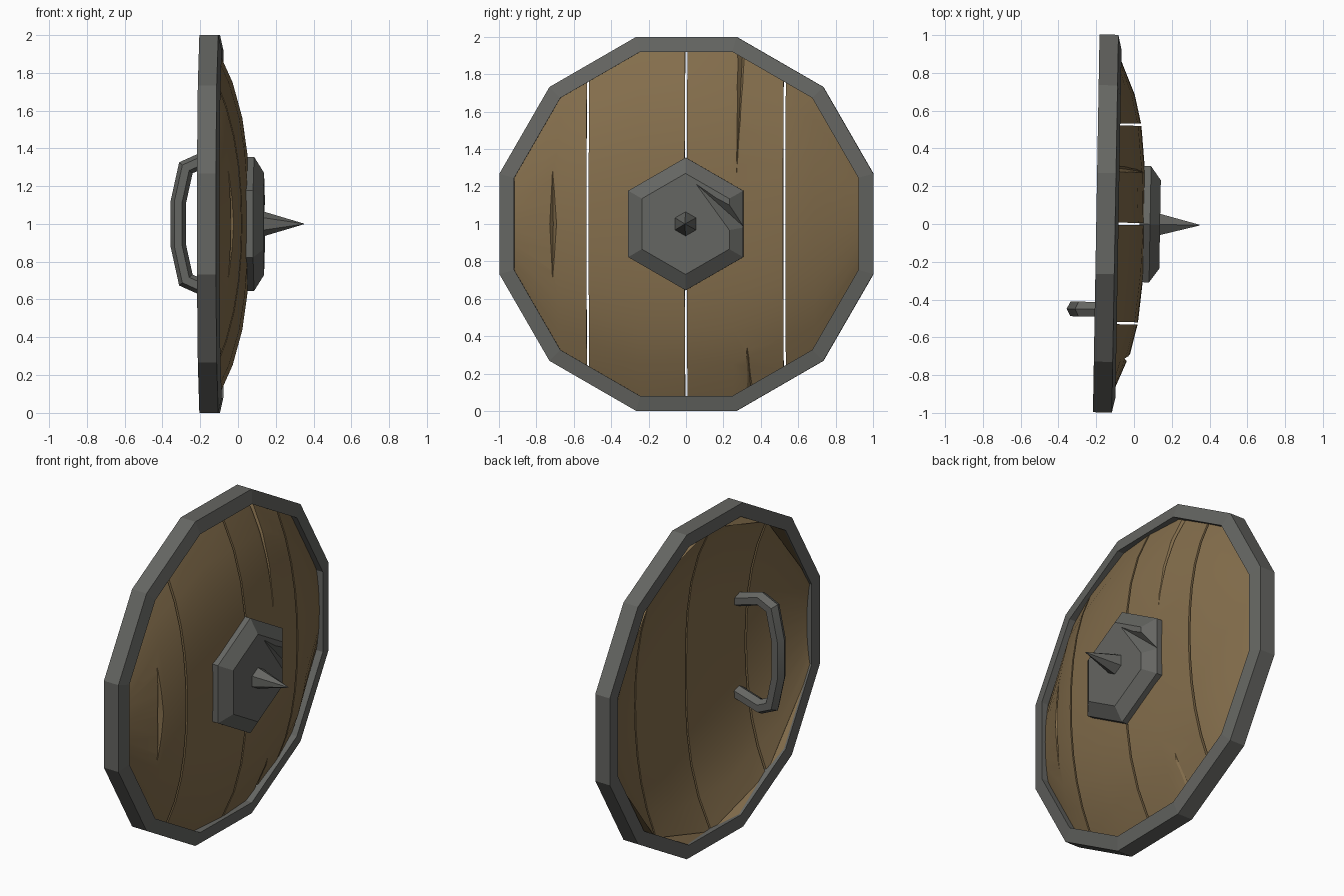
import bpy, bmesh, math
from mathutils import Matrix, Vector

if "Cube" in bpy.data.objects:
    bpy.data.objects.remove(bpy.data.objects["Cube"])

TILT = Matrix.Rotation(math.radians(-1), 4, 'Z')   # whole shield leans a touch
CENTRE = Matrix.Translation((0, 0, 1))


def material(name, rgb):
    m = bpy.data.materials.new(name)
    m.diffuse_color = (*rgb, 1)
    m.use_nodes = True
    m.node_tree.nodes["Principled BSDF"].inputs["Base Color"].default_value = m.diffuse_color
    return m


WOOD = material("aged wood", (0.23, 0.155, 0.072))
METAL = material("dull iron", (0.13, 0.132, 0.122))


def loft(name, rings, mat=None, closed=False):
    """Skin a series of equal point rings; cap the ends or close the loop."""
    bm = bmesh.new()
    rows = [[bm.verts.new(p) for p in r] for r in rings]
    n = len(rows[0])
    pairs = list(zip(rows, rows[1:])) + ([(rows[-1], rows[0])] if closed else [])
    for a, b in pairs:
        for i in range(n):
            j = (i + 1) % n
            bm.faces.new((a[i], a[j], b[j], b[i]))
    if not closed:
        bm.faces.new(rows[0])
        bm.faces.new(rows[-1])
    bmesh.ops.recalc_face_normals(bm, faces=bm.faces)
    me = bpy.data.meshes.new(name)
    bm.to_mesh(me)
    bm.free()
    ob = bpy.data.objects.new(name, me)
    bpy.context.collection.objects.link(ob)
    if mat:
        me.materials.append(mat)
    return ob


def polygon(n, r, x, start=0.0):
    return [(x, r * math.cos(start + math.tau * i / n), r * math.sin(start + math.tau * i / n))
            for i in range(n)]


def smooth(ob, angle=30):
    bpy.ops.object.select_all(action='DESELECT')
    ob.select_set(True)
    bpy.context.view_layer.objects.active = ob
    bpy.ops.object.shade_smooth_by_angle(angle=math.radians(angle))


def cut(ob, cutter):
    mod = ob.modifiers.new("cut", 'BOOLEAN')
    mod.operation = 'DIFFERENCE'
    mod.solver = 'EXACT'
    mod.object = cutter
    bpy.context.view_layer.update()
    bpy.context.view_layer.objects.active = ob
    bpy.ops.object.modifier_apply(modifier=mod.name)
    bpy.data.objects.remove(cutter)


def dome(y, z):
    return 0.06 - 0.17 * (math.hypot(y, z) / 0.93) ** 3


def half_height(y, apothem=0.935):
    """Half height of the twelve-sided board at a given y."""
    y = abs(y)
    c, s = math.cos(math.radians(30)), 0.5
    return min(apothem, (apothem - y * s) / c, (apothem - y * c) / s)


# Four domed planks with see-through gaps
STEPS = [i / 5 - 1 for i in range(11)]
THICK = 0.06
planks = []
for k, (y0, y1) in enumerate([(-0.935, -0.532), (-0.520, -0.006), (0.006, 0.520), (0.532, 0.935)]):
    knots = [y for y in (-0.685, -0.25, 0.25, 0.685) if y0 < y < y1]
    cols = sorted([y0, y1] + knots)
    rings = []
    for t in STEPS:
        pts = [(y, t * half_height(y)) for y in cols]
        front = [(dome(y, z), y, z) for y, z in pts]
        back = [(dome(y, z) - THICK, y, z) for y, z in reversed(pts)]
        rings.append(front + back)
    planks.append(loft(f"plank_{k + 1}", rings, WOOD))


def crack(ob, a, b, width, depth, taper):
    """Cut a V groove that follows the dome from a to b, (y, z) points."""
    rings = []
    for i in range(9):
        t = i / 8
        y, z = a[0] + (b[0] - a[0]) * t, a[1] + (b[1] - a[1]) * t
        f = max(taper(t), 0.03)
        w, d, x = width * f / 2, depth * f, dome(y, z)
        rings.append([(x + 0.03, y - w, z), (x + 0.03, y + w, z), (x, y + w, z),
                      (x - d, y + w * 0.2, z), (x, y - w, z)])
    cut(ob, loft("crack_cutter", rings))


# Splits in the wood
crack(planks[2], (0.27, 0.23), (0.297, 0.96), 0.045, 0.035, lambda t: t)
crack(planks[2], (0.318, -0.56), (0.345, -0.96), 0.055, 0.035, lambda t: t)
crack(planks[0], (-0.715, -0.33), (-0.715, 0.33), 0.045, 0.03, lambda t: 1 - abs(2 * t - 1))
for p in planks:
    smooth(p)

# Twelve-sided iron rim
K = 1 / math.cos(math.pi / 12)
rim = loft("rim", [polygon(12, r * K, x, math.pi / 12) for r, x in
                   ((1, -0.2), (1, -0.1), (0.92, -0.082), (0.92, -0.2))], METAL, closed=True)

# Six-sided boss with a bevelled edge
boss = loft("boss", [polygon(6, r, x, math.pi / 2) for r, x in
                     ((0.355, 0.03), (0.355, 0.085), (0.27, 0.138))], METAL)


def gouge(a, b, wa, wb, xa, xb):
    """V cutter from a to b; floor of the V at xa, xb."""
    side = Vector((0, b[1] - a[1], a[0] - b[0])).normalized()
    rings = []
    for (y, z), w, x in ((a, wa, xa), (b, wb, xb)):
        mid = Vector((0, y, z))
        rings.append([mid + Vector((x, 0, 0)), mid + side * w + Vector((0.17, 0, 0)),
                      mid - side * w + Vector((0.17, 0, 0))])
    cut(boss, loft("gouge_cutter", rings))


# Battle damage on the boss: long dent and small nick
gouge((0.06, 0.21), (0.36, -0.06), 0.025, 0.13, 0.137, 0.07)
gouge((-0.115, 0.25), (-0.16, 0.34), 0.03, 0.09, 0.125, 0.05)

# Spike
spike = loft("spike", [polygon(6, r, x, math.pi / 2) for r, x in
                       ((0.07, 0.12), (0.002, 0.348))], METAL)

# Bent grip on the back: six-sided tube along a mirrored path
half = [(-0.025, 0.285), (-0.19, 0.332), (-0.268, 0.297), (-0.308, 0.115)]
path = [Vector((x, -0.455, z)) for x, z in half + [(x, -z) for x, z in reversed(half)]]
rings = []
for i, p in enumerate(path):
    d_in = (p - path[i - 1]).normalized() if i else (path[1] - p).normalized()
    d_out = (path[i + 1] - p).normalized() if i < len(path) - 1 else d_in
    tan = (d_in + d_out).normalized()
    nor = tan.cross(Vector((0, 1, 0)))
    grow = 1 / max(tan.dot(d_in), 0.5)
    rings.append([p + nor * 0.041 * grow * math.cos(a) + Vector((0, 0.045 * math.sin(a), 0))
                  for a in (math.tau * j / 6 for j in range(6))])
grip = loft("grip", rings, METAL)
smooth(grip, 40)

# Stand the shield on the ground with its slight lean
for ob in planks + [rim, boss, spike, grip]:
    ob.data.transform(CENTRE @ TILT)
